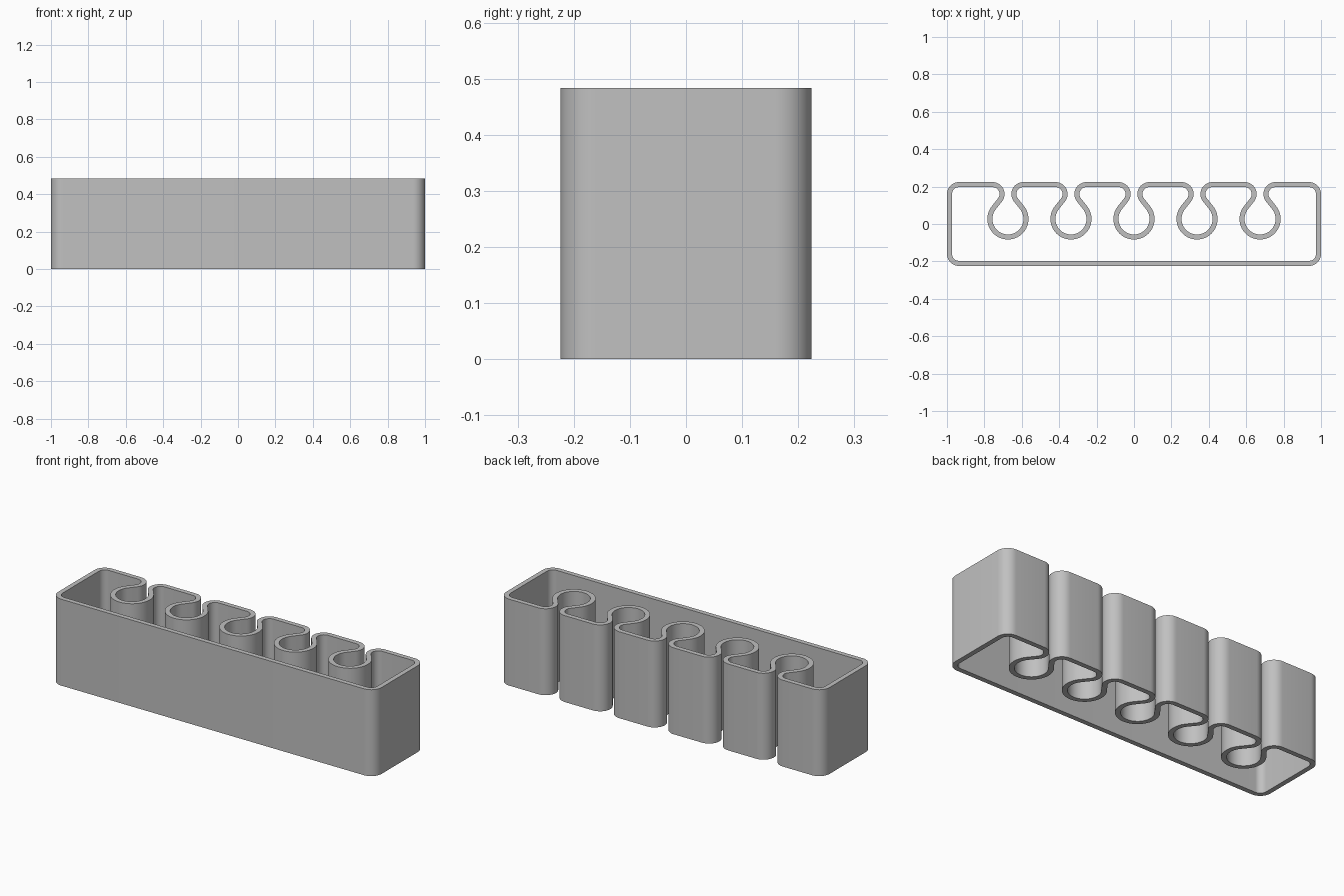
import bpy, bmesh
from math import sin, cos, acos, atan2, hypot, pi, radians

if "Cube" in bpy.data.objects:
    bpy.data.objects.remove(bpy.data.objects["Cube"], do_unlink=True)

HALF_X, HALF_Y, HEIGHT = 1.0, 0.224, 0.483
WALL = 0.027
CORNER = 0.064              # outer radius of corners and slot lips
HOLE, HOLE_Y = 0.083, 0.027  # clip socket radius and centre
SLOTS, SPACING, GAP = 5, 0.337, 0.018

grey = bpy.data.materials.new("grey plastic")
grey.use_nodes = True
grey.diffuse_color = (0.53, 0.53, 0.53, 1)
grey.node_tree.nodes["Principled BSDF"].inputs["Base Color"].default_value = grey.diffuse_color


def arc(x, y, radius, start, end, steps):
    return [(x + radius * cos(start + (end - start) * i / steps),
             y + radius * sin(start + (end - start) * i / steps))
            for i in range(steps + 1)]


def outline(inset):
    """Closed outline of the wall, moved inwards by inset."""
    r, hole = CORNER - inset, HOLE + inset
    cx, cy = HALF_X - CORNER, HALF_Y - CORNER
    # the lip and the socket are joined by their common inner tangent
    dx, dy = CORNER + GAP, cy - HOLE_Y
    lean = atan2(dy, dx) - acos((CORNER + HOLE) / hypot(dx, dy))
    pts = arc(-cx, -cy, r, pi, 1.5 * pi, 10)
    pts += arc(cx, -cy, r, 1.5 * pi, 2 * pi, 10)
    pts += arc(cx, cy, r, 0, pi / 2, 10)
    for i in range(SLOTS):
        x = ((SLOTS - 1) / 2 - i) * SPACING
        pts += arc(x + dx, cy, r, pi / 2, pi + lean, 14)
        pts += arc(x, HOLE_Y, hole, lean, -pi - lean, 40)
        pts += arc(x - dx, cy, r, -lean, pi / 2, 14)
    return pts + arc(-cx, cy, r, pi / 2, pi, 10)


# Wall: outer and inner skins joined by flat rims, open at top and bottom
bm = bmesh.new()
loops = [[bm.verts.new((x, y, z)) for x, y in outline(inset)]
         for inset, z in ((0, 0), (0, HEIGHT), (WALL, HEIGHT), (WALL, 0))]
count = len(loops[0])
for k in range(4):
    a, b = loops[k], loops[(k + 1) % 4]
    for i in range(count):
        j = (i + 1) % count
        bm.faces.new((a[i], a[j], b[j], b[i]))
bmesh.ops.recalc_face_normals(bm, faces=bm.faces)
mesh = bpy.data.meshes.new("slotted_wall")
bm.to_mesh(mesh)
bm.free()
mesh.materials.append(grey)
wall = bpy.data.objects.new("slotted_wall", mesh)
bpy.context.collection.objects.link(wall)
bpy.context.view_layer.objects.active = wall
wall.select_set(True)
bpy.ops.object.shade_smooth_by_angle(angle=radians(30))
